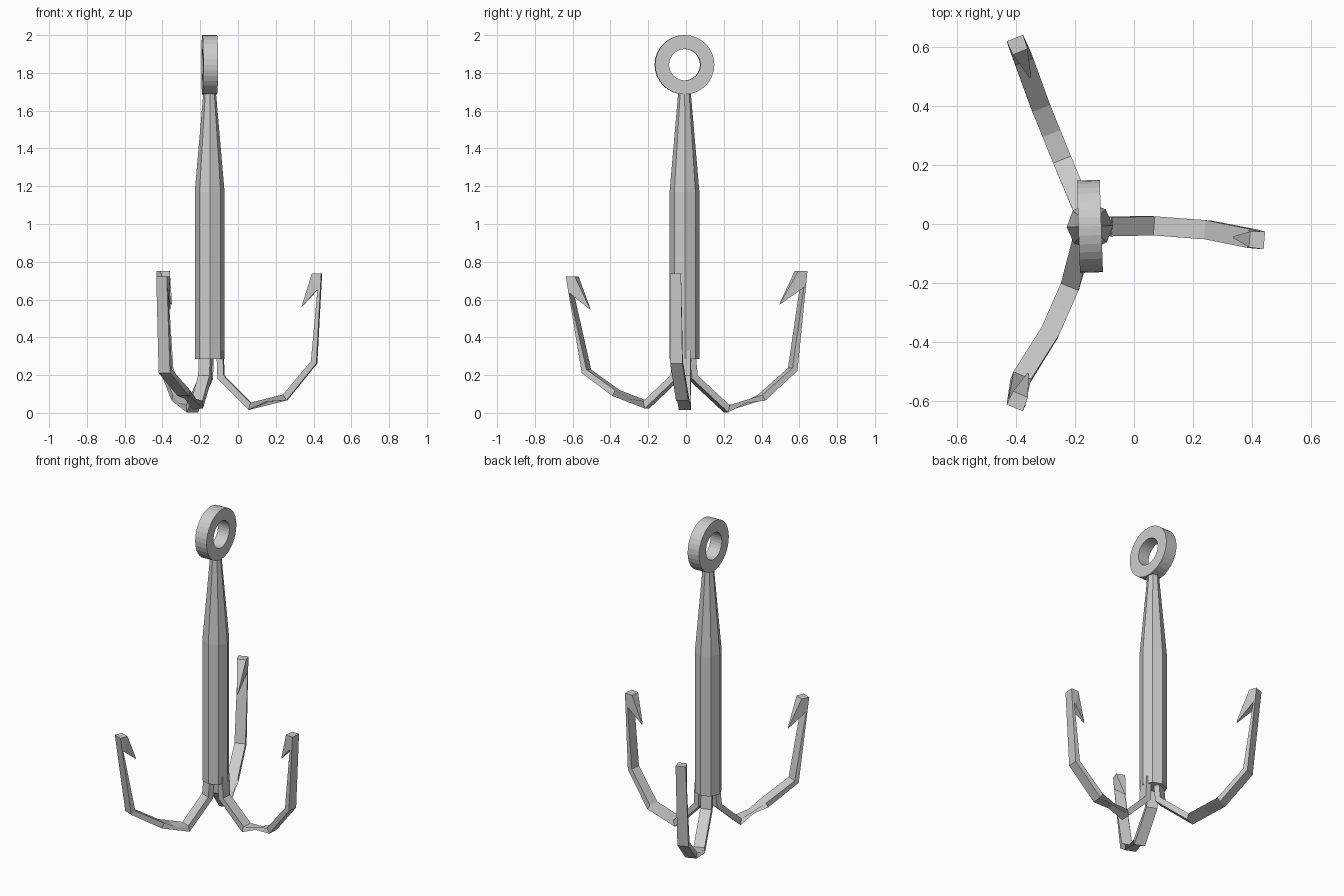
import bpy, bmesh, math
from mathutils import Vector

if "Cube" in bpy.data.objects:
    bpy.data.objects.remove(bpy.data.objects["Cube"])

CX, CY = -0.15, -0.008
YAW = math.radians(2)


def loft(name, rings, closed=False):
    """Skin a list of equal-length point rings."""
    bm = bmesh.new()
    rows = [[bm.verts.new(p) for p in r] for r in rings]
    n = len(rows[0])
    pairs = list(zip(rows, rows[1:]))
    if closed:
        pairs.append((rows[-1], rows[0]))
    for a, b in pairs:
        for i in range(n):
            j = (i + 1) % n
            bm.faces.new((a[i], a[j], b[j], b[i]))
    if not closed:
        bm.faces.new(rows[0][::-1])
        bm.faces.new(rows[-1])
    bmesh.ops.recalc_face_normals(bm, faces=bm.faces)
    me = bpy.data.meshes.new(name)
    bm.to_mesh(me)
    bm.free()
    ob = bpy.data.objects.new(name, me)
    bpy.context.collection.objects.link(ob)
    return ob


# Octagonal shaft, tapering towards the ring
def octagon(r, z):
    return [(CX + r * math.cos(YAW + i * math.pi / 4),
             CY + r * math.sin(YAW + i * math.pi / 4), z) for i in range(8)]


loft("shaft", [octagon(0.079, 0.285), octagon(0.079, 1.17), octagon(0.033, 1.70)])

# Flat-sided ring at the top
ring_axis = Vector((math.cos(YAW), math.sin(YAW), 0))
ring_side = Vector((-math.sin(YAW), math.cos(YAW), 0))
sections = []
for i in range(32):
    a = 2 * math.pi * i / 32
    out = ring_side * math.cos(a) + Vector((0, 0, math.sin(a)))
    c = Vector((CX, CY, 1.843))
    sections.append([c + out * r + ring_axis * s
                     for r, s in ((0.157, -0.039), (0.157, 0.039), (0.083, 0.039), (0.083, -0.039))])
loft("rope_ring", sections, closed=True)


# Hooks: flat bar swept along a path, ending in an inward barb
def hook(name, path, barb_tip):
    pts = [Vector(p) for p in path]
    top, tip = pts[-1], Vector(barb_tip)
    d = Vector((top.x - CX, top.y - CY, 0)).normalized()
    w = Vector((-d.y, d.x, 0))
    half = 0.0325
    thick = [0.034, 0.034, 0.034, 0.034, 0.03, 0.016]

    def section(outer, inner, h):
        return [outer - w * h, outer + w * h, inner + w * h, inner - w * h]

    rings = []
    for i, p in enumerate(pts[:-1]):
        t_out = (pts[i + 1] - p).normalized()
        t_in = (p - pts[i - 1]).normalized() if i else t_out
        t = (t_in + t_out).normalized()
        n = t.cross(w).normalized()
        if n.dot(d) < 0 and n.z > 0:
            n = -n
        n = n * (thick[i] / 2 / max(0.8, t.dot(t_out)))
        rings.append(section(p + n, p - n, half))
    # barb root, crown and point
    low = top - d * 0.02 - Vector((0, 0, 0.085))
    rings.append(section(top, low, 0.03))
    rings.append(section(top - d * 0.05, low - d * 0.012 - Vector((0, 0, 0.012)), 0.027))
    rings.append(section(tip + Vector((0, 0, 0.004)), tip, 0.003))
    loft(name, rings)


hook("right_hook",
     [(-0.095, -0.008, 0.33), (-0.09, -0.008, 0.19), (0.063, -0.006, 0.035),
      (0.25, -0.02, 0.082), (0.403, -0.05, 0.268), (0.443, -0.056, 0.738)],
     (0.337, -0.045, 0.56))
hook("back_hook",
     [(-0.165, 0.022, 0.33), (-0.168, 0.035, 0.19), (-0.243, 0.215, 0.022),
      (-0.318, 0.40, 0.08), (-0.378, 0.565, 0.23), (-0.405, 0.632, 0.752)],
     (-0.352, 0.497, 0.575))
hook("front_hook",
     [(-0.17, -0.04, 0.33), (-0.175, -0.055, 0.19), (-0.217, -0.21, 0.043),
      (-0.287, -0.37, 0.105), (-0.385, -0.527, 0.22), (-0.405, -0.625, 0.722)],
     (-0.36, -0.507, 0.547))
